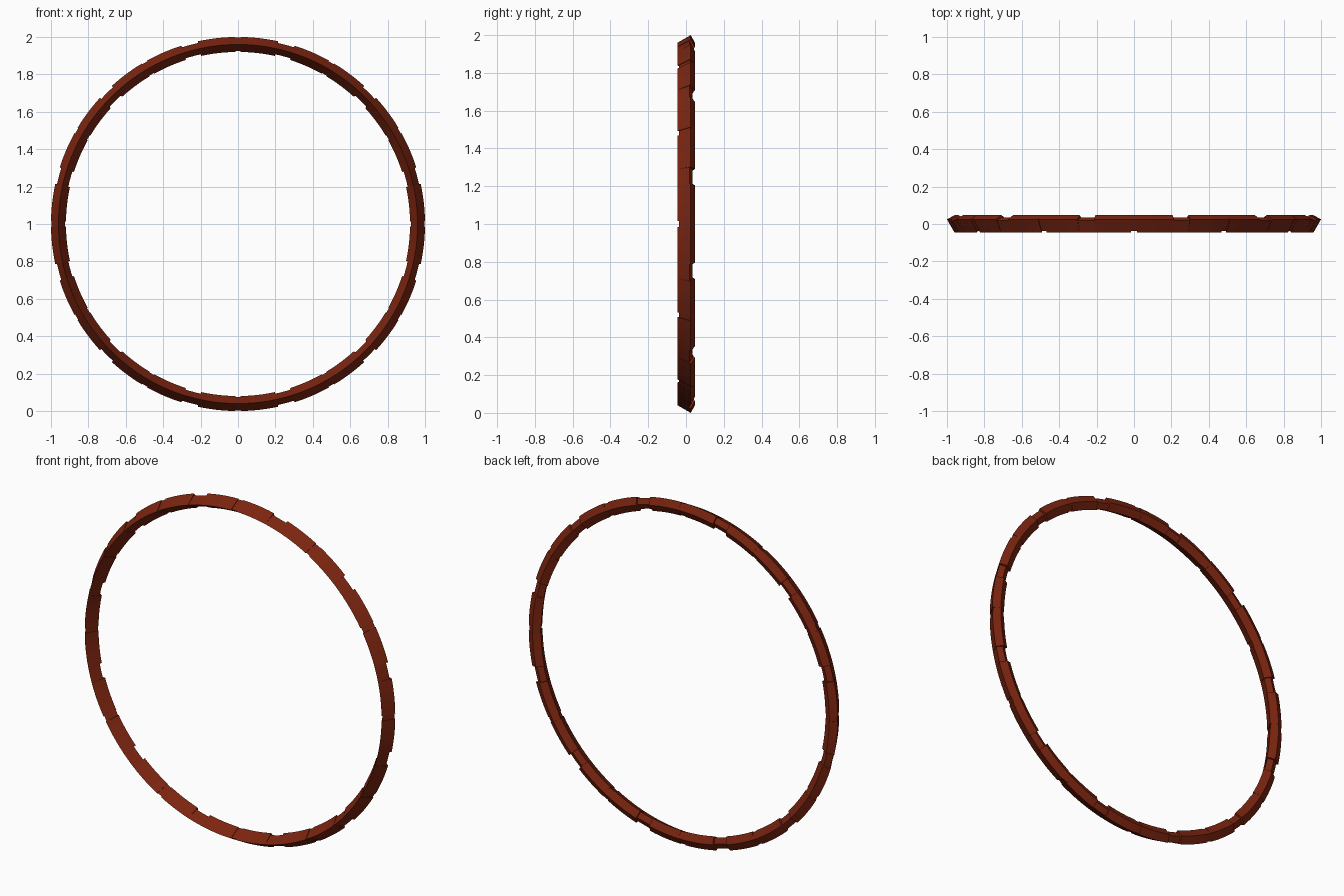
import bpy, bmesh, math

if "Cube" in bpy.data.objects:
    bpy.data.objects.remove(bpy.data.objects["Cube"], do_unlink=True)

# Single rust-red material
mat = bpy.data.materials.new("rust red")
mat.use_nodes = True
colour = (0.20, 0.018, 0.005, 1)
mat.diffuse_color = colour
mat.node_tree.nodes["Principled BSDF"].inputs["Base Color"].default_value = colour

# Kite cross-sections as (radius, y): front ridge, outer ridge, back ridge, inner ridge
FULL = [(0.96, -0.045), (1.0, 0.025), (0.96, 0.047), (0.92, 0.025)]
FRONT_CUT = [(0.96, -0.038), (0.996, 0.025), (0.96, 0.047), (0.924, 0.025)]
BACK_CUT = [(0.96, -0.045), (0.991, 0.018), (0.96, 0.035), (0.929, 0.018)]

# One 30 degree sector: (start, end, steps, section)
SECTOR = [(-0.9, 0.9, 1, FRONT_CUT), (0.9, 12.4, 6, FULL),
          (12.4, 17.6, 3, BACK_CUT), (17.6, 29.1, 6, FULL)]

bm = bmesh.new()
loops = []
for k in range(12):
    for a0, a1, steps, section in SECTOR:
        for i in range(steps + 1):
            a = math.radians(30 * k + a0 + (a1 - a0) * i / steps)
            loops.append([bm.verts.new((r * math.sin(a), y, 1 + r * math.cos(a)))
                          for r, y in section])

# Skin consecutive sections; doubled sections make the notch walls
for n, loop in enumerate(loops):
    nxt = loops[(n + 1) % len(loops)]
    for j in range(4):
        m = (j + 1) % 4
        bm.faces.new((loop[j], loop[m], nxt[m], nxt[j]))
bmesh.ops.remove_doubles(bm, verts=bm.verts, dist=0.00001)
bmesh.ops.recalc_face_normals(bm, faces=bm.faces)

mesh = bpy.data.meshes.new("notched_ring")
bm.to_mesh(mesh)
bm.free()
mesh.materials.append(mat)
ring = bpy.data.objects.new("notched_ring", mesh)
bpy.context.collection.objects.link(ring)

# Smooth round the ring, sharp at ridges and notches
bpy.context.view_layer.objects.active = ring
ring.select_set(True)
bpy.ops.object.shade_smooth_by_angle(angle=math.radians(25))
